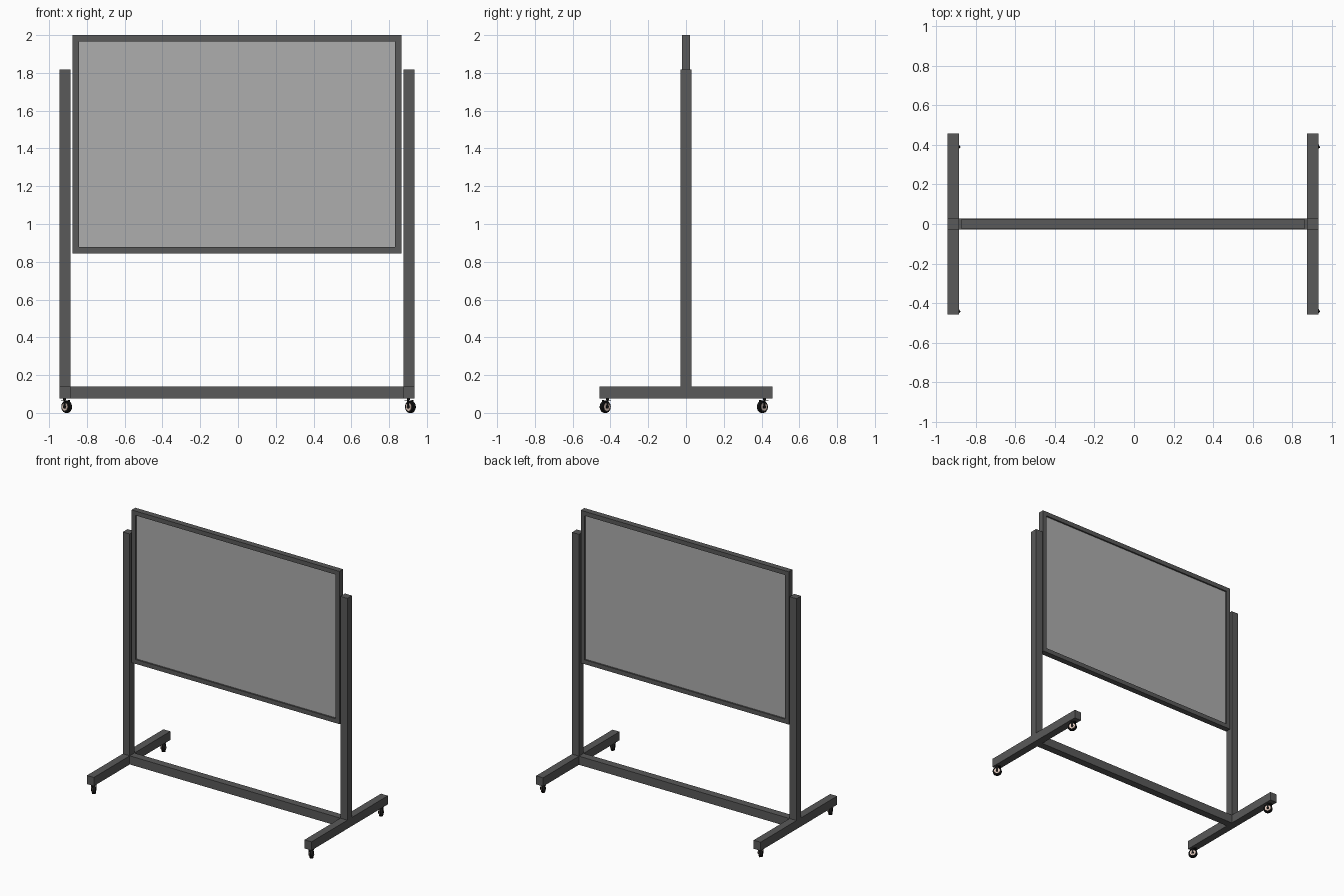
import bpy, bmesh, math
from mathutils import Matrix, Vector

if "Cube" in bpy.data.objects:
    bpy.data.objects.remove(bpy.data.objects["Cube"])

CX = -0.005            # stand centre (casters trail to the right)
POST_X = 0.91          # post offset from the centre
HALF = 0.029           # half width of the square tube


def material(name, rgb):
    m = bpy.data.materials.new(name)
    m.diffuse_color = (*rgb, 1)
    m.use_nodes = True
    m.node_tree.nodes["Principled BSDF"].inputs["Base Color"].default_value = m.diffuse_color
    return m


DARK = material("dark_metal", (0.1, 0.1, 0.1))
PANEL = material("panel_grey", (0.42, 0.42, 0.42))
BLACK = material("black_rubber", (0.008, 0.008, 0.008))
HUB = material("hub_pink", (0.75, 0.58, 0.5))


def finish(name, bm, mat, smooth=False):
    bmesh.ops.recalc_face_normals(bm, faces=bm.faces)
    me = bpy.data.meshes.new(name)
    bm.to_mesh(me)
    bm.free()
    me.materials.append(mat)
    ob = bpy.data.objects.new(name, me)
    bpy.context.collection.objects.link(ob)
    if smooth:
        bpy.context.view_layer.objects.active = ob
        ob.select_set(True)
        bpy.ops.object.shade_smooth_by_angle()
        ob.select_set(False)
    return ob


def box(name, lo, hi, mat, matrix=Matrix()):
    lo, hi = Vector(lo), Vector(hi)
    bm = bmesh.new()
    bmesh.ops.create_cube(bm, size=1, matrix=matrix @ Matrix.Translation((lo + hi) / 2)
                          @ Matrix.Diagonal((*(hi - lo), 1)))
    return finish(name, bm, mat)


def lathe(name, profile, mat, matrix, steps=24):
    """Spin (radius, height) points around local z."""
    bm = bmesh.new()
    rings = [[bm.verts.new(matrix @ Vector((r * math.cos(a), r * math.sin(a), h)))
              for a in (2 * math.pi * i / steps for i in range(steps))] for r, h in profile]
    for a, b in zip(rings, rings[1:]):
        for i in range(steps):
            j = (i + 1) % steps
            bm.faces.new((a[i], a[j], b[j], b[i]))
    bm.faces.new(rings[0])
    bm.faces.new(rings[-1])
    return finish(name, bm, mat, True)


# Stand: feet, posts and crossbar
for side, s in (("left", -1), ("right", 1)):
    x = CX + s * POST_X
    box(side + "_foot", (x - HALF, -0.457, 0.075), (x + HALF, 0.457, 0.14), DARK)
    box(side + "_post", (x - HALF, -0.028, 0.14), (x + HALF, 0.028, 1.817), DARK)
box("crossbar", (CX - POST_X + HALF, -0.028, 0.075), (CX + POST_X - HALF, 0.028, 0.14), DARK)

# Board frame: rectangular ring
X0, X1, Z0, Z1, T, D = CX - 0.87, CX + 0.87, 0.845, 2.0, 0.033, 0.022
bm = bmesh.new()
loops = []
for inset, y in ((0, -D), (0, D), (T, D), (T, -D)):
    a, b, c, d = X0 + inset, X1 - inset, Z0 + inset, Z1 - inset
    loops.append([bm.verts.new((px, y, pz)) for px, pz in ((a, c), (b, c), (b, d), (a, d))])
for k in range(4):
    p, q = loops[k], loops[(k + 1) % 4]
    for i in range(4):
        bm.faces.new((p[i], p[(i + 1) % 4], q[(i + 1) % 4], q[i]))
finish("board_frame", bm, DARK)

# Writing panel, recessed on both sides
box("writing_panel", (X0 + T, -0.01, Z0 + T), (X1 - T, 0.01, Z1 - T), PANEL)


# Casters, all swivelled the same way: local x = trail, local y = axle
def caster(name, x, y):
    base = Matrix.Translation((x, y, 0)) @ Matrix.Rotation(math.radians(-47), 4, 'Z')
    wheel = base @ Matrix.Translation((0.016, 0, 0.032)) @ Matrix.Rotation(math.pi / 2, 4, 'X')
    lathe(name + "_tyre", [(0.022, -0.012), (0.029, -0.012), (0.032, -0.008),
                           (0.032, 0.008), (0.029, 0.012), (0.022, 0.012)], BLACK, wheel)
    lathe(name + "_hub", [(0.021, -0.014), (0.021, 0.014)], HUB, wheel)
    lathe(name + "_axle", [(0.009, -0.019), (0.009, 0.019)], BLACK, wheel, 12)
    lathe(name + "_stem", [(0.008, 0.066), (0.008, 0.076)], BLACK, base, 12)
    box(name + "_fork_top", (-0.01, -0.018, 0.065), (0.022, 0.018, 0.069), BLACK, base)
    for side, s in (("a", -1), ("b", 1)):
        box(name + "_fork_arm_" + side, (0.010, s * 0.0165 - 0.0015, 0.032),
            (0.022, s * 0.0165 + 0.0015, 0.065), BLACK, base)


for side, s in (("left", -1), ("right", 1)):
    for end, y in (("front", -0.416), ("back", 0.416)):
        caster(f"{side}_{end}_caster", CX + s * POST_X - 0.003, y)
